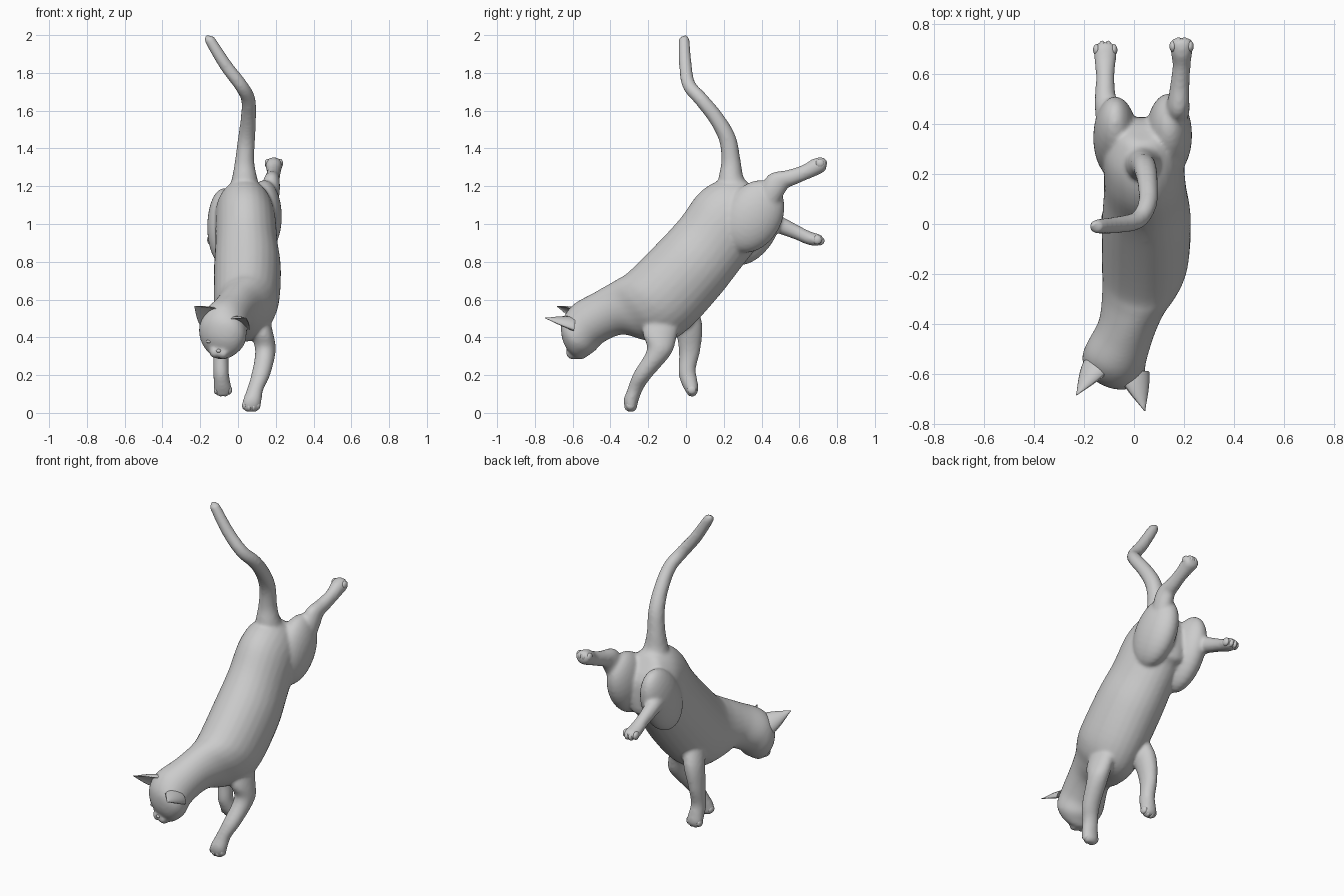
import bpy, bmesh, math
from mathutils import Vector, Matrix

if "Cube" in bpy.data.objects:
    bpy.data.objects.remove(bpy.data.objects["Cube"])


def finish(name, bm):
    bmesh.ops.recalc_face_normals(bm, faces=bm.faces)
    for f in bm.faces:
        f.smooth = True
    me = bpy.data.meshes.new(name)
    bm.to_mesh(me)
    bm.free()
    ob = bpy.data.objects.new(name, me)
    bpy.context.collection.objects.link(ob)
    return ob


def spline(rows, steps=5):
    """Catmull-Rom resampling of rows of numbers."""
    out = []
    for i in range(len(rows) - 1):
        p = [rows[max(i - 1, 0)], rows[i], rows[i + 1], rows[min(i + 2, len(rows) - 1)]]
        for s in range(steps):
            t = s / steps
            out.append([0.5 * (2*b + (c-a)*t + (2*a-5*b+4*c-d)*t*t + (3*b-a-3*c+d)*t**3)
                        for a, b, c, d in zip(*p)])
    return out + [list(rows[-1])]


def skin_rings(bm, rings):
    for a, b in zip(rings, rings[1:]):
        for i in range(len(a)):
            j = (i + 1) % len(a)
            bm.faces.new((a[i], a[j], b[j], b[i]))


def loft(name, rows, sides=28):
    """Rows: centre x, half width, edge 1 (y, z), edge 2 (y, z), head tilt."""
    rows = [tuple(r) + (0,) * (7 - len(r)) for r in rows]
    bm = bmesh.new()
    rings = []
    for cx, w, y1, z1, y2, z2, k in spline(rows):
        c = Vector((cx, (y1 + y2) / 2, (z1 + z2) / 2))
        up = Vector((0, (y1 - y2) / 2, (z1 - z2) / 2))
        side = Vector((1, -0.25 * k, -0.2 * k)) * w
        rings.append([bm.verts.new(c + side * math.cos(a) + up * math.sin(a))
                      for a in (2 * math.pi * i / sides for i in range(sides))])
    skin_rings(bm, rings)
    for r in (rings[0], rings[-1]):
        mid = bm.verts.new(sum((v.co for v in r), Vector()) / sides)
        for i in range(sides):
            bm.faces.new((r[i], r[(i + 1) % sides], mid))
    return finish(name, bm)


def blobs(name, centres, radii, tilt=0.0, seg=24):
    """Ellipsoids with the given radii, rotated about x."""
    bm = bmesh.new()
    for c in centres:
        m = Matrix.Translation(c) @ Matrix.Rotation(tilt, 4, 'X') @ Matrix.Diagonal((*radii, 1))
        bmesh.ops.create_uvsphere(bm, u_segments=seg, v_segments=seg // 2, radius=1, matrix=m)
    return finish(name, bm)


def ear(name, base, tip, lat, half=0.066, thick=0.045):
    """Cupped, pointed ear; the front half of the cone is pushed inward."""
    base, tip, lat = Vector(base), Vector(tip), Vector(lat)
    axis = (tip - base).normalized()
    lat = (lat - axis * lat.dot(axis)).normalized()
    back = axis.cross(lat)
    if back.z < 0:
        back = -back
    bm = bmesh.new()
    n, levels, rings = 20, 8, []
    for l in range(levels):
        t = l / (levels - 1)
        r = max(1 - t ** 1.3, 0.04)
        ring = []
        for i in range(n):
            a = 2 * math.pi * i / n
            s = math.sin(a)
            s = s if s > 0 else -s * 0.4
            ring.append(bm.verts.new(base.lerp(tip, t) + lat * half * r * math.cos(a)
                                     + back * thick * r * s))
        rings.append(ring)
    skin_rings(bm, rings)
    bm.faces.new(rings[-1])
    return finish(name, bm)


# Body, neck and turned head
body = loft("body", [
    (.035, .05, .33, 1.22, .40, 1.13),
    (.035, .10, .29, 1.235, .425, 1.06),
    (.035, .15, .18, 1.232, .42, .905),
    (.04, .16, .07, 1.165, .365, .86),
    (.045, .165, -.03, 1.03, .285, .76),
    (.05, .177, -.14, .91, .18, .625),
    (.045, .174, -.30, .75, .03, .46),
    (.03, .157, -.36, .71, -.09, .38),
    (.0, .13, -.42, .675, -.22, .385),
    (-.03, .115, -.495, .632, -.335, .415, .3),
    (-.07, .12, -.595, .575, -.435, .375, .8),
    (-.083, .124, -.65, .50, -.48, .33, 1),
    (-.093, .102, -.655, .425, -.515, .305, 1),
    (-.098, .066, -.635, .36, -.54, .288, 1),
    (-.10, .018, -.59, .297, -.565, .282, 1)])
muzzle = blobs("muzzle", [(-.122, -.592, .322), (-.078, -.600, .316)], (.03, .036, .034))

# Tail: swept curve with tapering radius
cu = bpy.data.curves.new("tail", 'CURVE')
cu.dimensions = '3D'
cu.bevel_depth = 1.0
cu.bevel_resolution = 6
cu.use_fill_caps = True
pts = spline([
    (.035, .27, 1.14, .10), (.035, .24, 1.225, .072), (.035, .238, 1.33, .052),
    (.045, .22, 1.45, .046), (.055, .16, 1.56, .041), (.054, .08, 1.66, .038),
    (.015, .016, 1.735, .036), (-.065, -.003, 1.84, .034),
    (-.146, -.01, 1.97, .029), (-.156, -.012, 1.988, .02), (-.159, -.013, 1.996, .006)])
sp = cu.splines.new('POLY')
sp.points.add(len(pts) - 1)
for p, (x, y, z, r) in zip(sp.points, pts):
    p.co = (x, y, z, 1)
    p.radius = r
tail = bpy.data.objects.new("tail", cu)
bpy.context.collection.objects.link(tail)
bpy.context.view_layer.objects.active = tail
tail.select_set(True)
bpy.ops.object.convert(target='MESH')
tail = bpy.context.view_layer.objects.active

# Thighs, leaning along the body
lean = -math.radians(30)
thigh_l = blobs("thigh_left", [(-.075, .345, .985)], (.088, .14, .222), lean, 32)
thigh_r = blobs("thigh_right", [(.14, .355, 1.04)], (.092, .152, .205), lean, 32)

# Legs from the joint down to the paw
hind_r = loft("hind_leg_right", [
    (.16, .05, .37, 1.13, .47, 1.06), (.172, .05, .405, 1.215, .51, 1.14),
    (.178, .043, .448, 1.268, .54, 1.19), (.183, .039, .54, 1.287, .567, 1.203),
    (.19, .036, .62, 1.314, .645, 1.236), (.19, .043, .67, 1.344, .70, 1.26),
    (.19, .046, .715, 1.354, .735, 1.28), (.19, .03, .738, 1.345, .746, 1.31)])
hind_l = loft("hind_leg_left", [
    (-.095, .05, .38, 1.06, .36, .95), (-.11, .047, .47, 1.055, .46, .955),
    (-.115, .041, .53, 1.028, .51, .942), (-.115, .037, .60, .990, .58, .917),
    (-.115, .043, .66, .960, .64, .892), (-.115, .046, .712, .943, .688, .883),
    (-.115, .03, .73, .925, .715, .89)])
front_r = loft("front_leg_right", [
    (.10, .05, -.20, .58, -.02, .53), (.13, .058, -.23, .43, -.05, .40),
    (.145, .054, -.207, .335, -.08, .31), (.12, .05, -.278, .21, -.182, .19),
    (.09, .044, -.312, .12, -.227, .125), (.075, .05, -.33, .07, -.253, .06),
    (.07, .048, -.325, .03, -.26, .025), (.07, .03, -.31, .006, -.275, .006)])
front_l = loft("front_leg_left", [
    (-.03, .05, -.12, .60, .03, .62), (-.065, .055, -.06, .45, .085, .48),
    (-.088, .043, -.037, .32, .077, .34), (-.09, .041, -.04, .21, .052, .235),
    (-.085, .044, -.022, .15, .059, .18), (-.08, .048, .0, .11, .066, .13),
    (-.08, .033, .017, .085, .058, .098)])

# Fuse the parts into one smooth skin
bpy.ops.object.select_all(action='DESELECT')
for ob in (body, muzzle, tail, thigh_l, thigh_r, hind_r, hind_l, front_r, front_l):
    ob.select_set(True)
bpy.context.view_layer.objects.active = body
bpy.ops.object.join()
rm = body.modifiers.new("fuse", 'REMESH')
rm.mode = 'VOXEL'
rm.voxel_size = 0.009
rm.use_smooth_shade = True
sm = body.modifiers.new("soften", 'SMOOTH')
sm.factor = 0.5
sm.iterations = 10
for m in ("fuse", "soften"):
    bpy.ops.object.modifier_apply(modifier=m)

# Ears, eyes and nose
ear("ear_left", (-.150, -.575, .505), (-.23, -.684, .564), (1, -.3, .8))
ear("ear_right", (.0, -.605, .462), (.043, -.747, .502), (1, .2, -.5))
blobs("eyes", [(-.150, -.607, .378), (-.040, -.630, .358)], (.02, .010, .009), seg=16)
blobs("nose", [(-.102, -.622, .328)], (.014, .012, .01), seg=16)

# Four rounded toes on every paw
for name, centre, out in (("hind_toes_right", (.19, .73, 1.325), (0, 1, .2)),
                          ("hind_toes_left", (-.115, .716, .908), (0, 1, -.4)),
                          ("front_toes_right", (.07, -.306, .028), (0, -.6, -.6)),
                          ("front_toes_left", (-.08, .035, .105), (0, .2, -.8))):
    blobs(name, [Vector(centre) + Vector((d, 0, 0)) - Vector(out) * abs(d) * .6
                 for d in (-.034, -.012, .012, .034)], (.015, .024, .024), seg=14)
